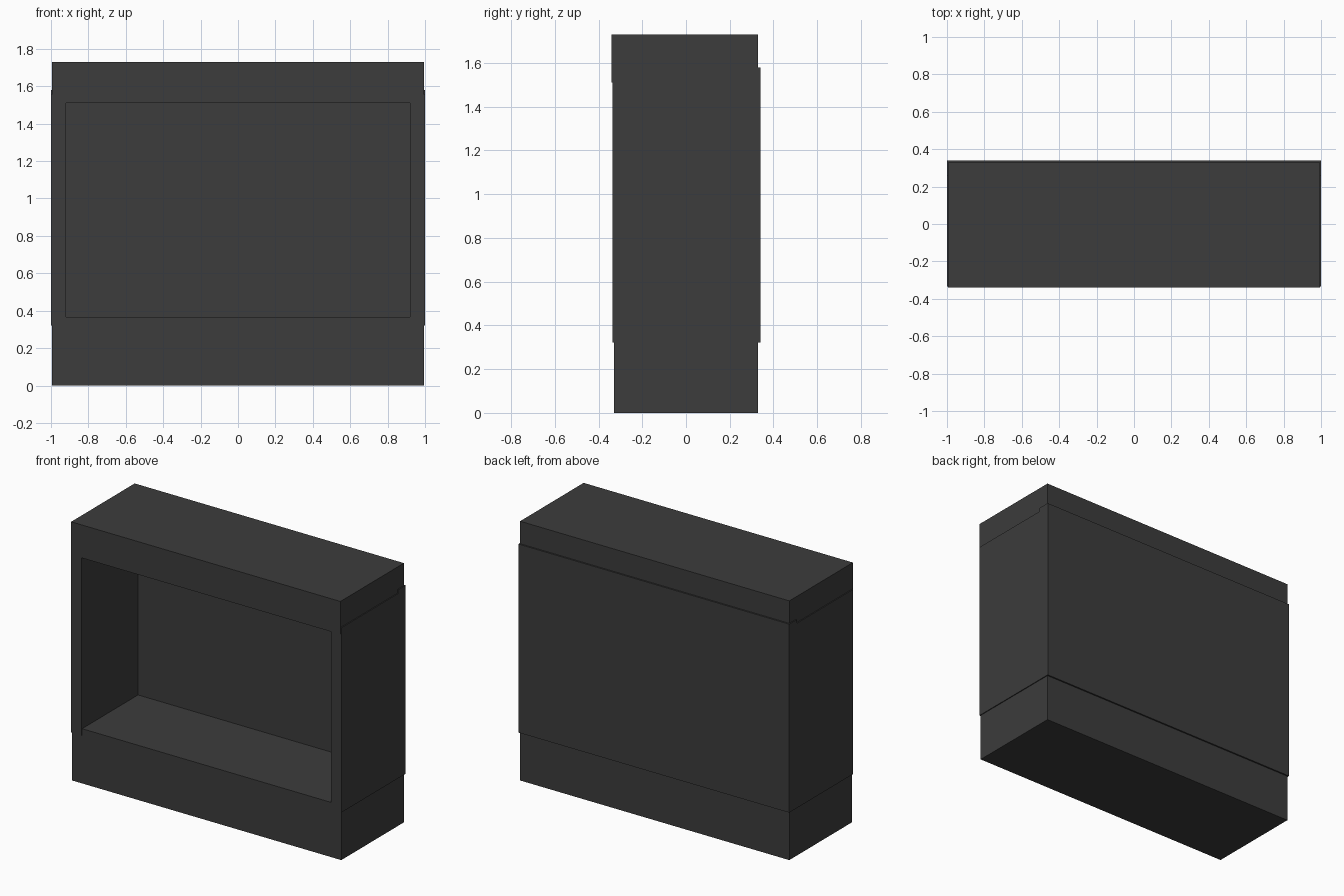
import bpy
import bmesh
from mathutils import Vector

cube = bpy.data.objects.get("Cube")
if cube:
    bpy.data.objects.remove(cube, do_unlink=True)

# Single dark finish
charcoal = bpy.data.materials.new("charcoal")
charcoal.use_nodes = True
colour = (0.045, 0.045, 0.045, 1)
charcoal.diffuse_color = colour
charcoal.node_tree.nodes["Principled BSDF"].inputs["Base Color"].default_value = colour


def box(name, low, high):
    """Flat-shaded box between two opposite corners."""
    low, high = Vector(low), Vector(high)
    size, centre = high - low, (low + high) / 2
    bm = bmesh.new()
    bmesh.ops.create_cube(bm, size=1)
    bmesh.ops.scale(bm, vec=size, verts=bm.verts)
    mesh = bpy.data.meshes.new(name)
    bm.to_mesh(mesh)
    bm.free()
    mesh.materials.append(charcoal)
    obj = bpy.data.objects.new(name, mesh)
    obj.location = centre
    bpy.context.collection.objects.link(obj)
    return obj


HALF = 0.994      # half width of base and top
PANEL_LOW = 0.322  # bottom edge of the cladding panels
BACK_IN = 0.26     # inner face of the back panel

# Base block and overhanging top block
box("base", (-HALF, -0.33, 0), (HALF, 0.33, 0.365))
box("top", (-HALF, -0.34, 1.51), (HALF, 0.33, 1.73))

# Back panel, slightly taller than the sides
box("back_panel", (-1, BACK_IN, PANEL_LOW), (1, 0.34, 1.58))

# Side panels
for name, x0, x1 in (("left_side_panel", 0.92, 1), ("right_side_panel", -1, -0.92)):
    box(name, (x0, -0.335, PANEL_LOW), (x1, BACK_IN, 1.555))
